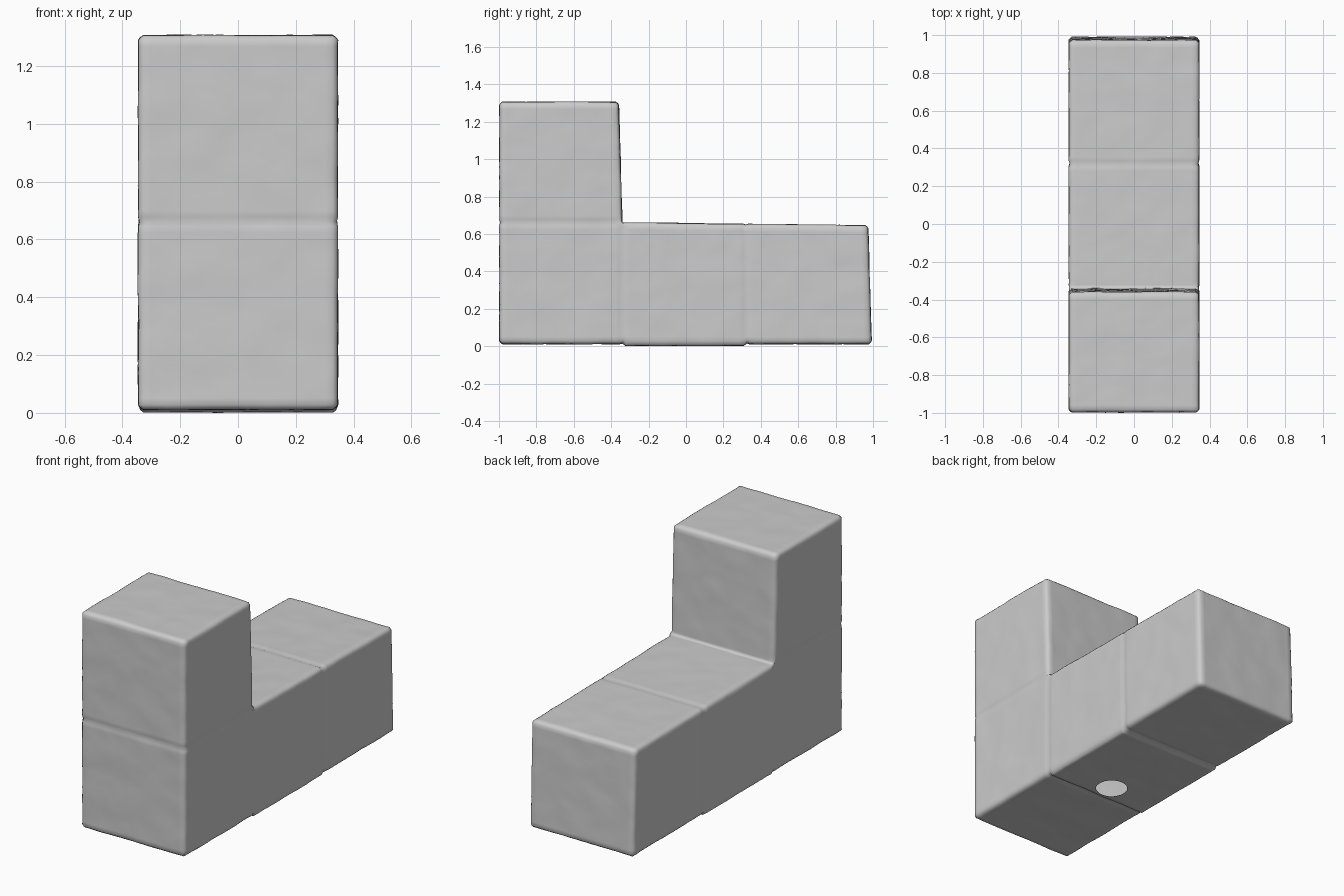
import bpy
import bmesh
from mathutils import Vector, noise

cube = bpy.data.objects.get("Cube")
if cube:
    bpy.data.objects.remove(cube, do_unlink=True)

# One flat clay colour
grey = bpy.data.materials.new("clay grey")
grey.use_nodes = True
colour = (0.6, 0.6, 0.6, 1.0)
grey.diffuse_color = colour
grey.node_tree.nodes["Principled BSDF"].inputs["Base Color"].default_value = colour

# Cell layout: a row of three cubes with a fourth on the front one
CELLS = [(0, 0, 0), (0, 1, 0), (0, 2, 0), (0, 0, 1)]
BREAKS = [[-0.345, 0.345], [-0.997, -0.34, 0.325, 0.993], [0.01, 0.66, 1.305]]
STEPS = [0, 0.025, 0.06] + [0.06 + 0.88 * i / 20 for i in range(1, 20)] + [0.94, 0.975, 1]
N = len(STEPS) - 1
HOLE = Vector((-0.02, -0.22))
RADIUS = 0.088


def coordinate(axis, index):
    """Position of a fine grid line; lines crowd together near cube edges."""
    cell = min(index // N, len(BREAKS[axis]) - 2)
    low, high = BREAKS[axis][cell:cell + 2]
    return low + (high - low) * STEPS[index - cell * N]


bm = bmesh.new()
grid = {}


def vertex(key):
    if key not in grid:
        grid[key] = bm.verts.new([coordinate(a, key[a]) for a in range(3)])
    return grid[key]


# Outer skin: only cell sides that have no neighbour
for cell in CELLS:
    for axis in range(3):
        for side in (0, 1):
            neighbour = list(cell)
            neighbour[axis] += 2 * side - 1
            if tuple(neighbour) in CELLS:
                continue
            u, v = (axis + 1) % 3, (axis + 2) % 3
            for a in range(N):
                for b in range(N):
                    quad = []
                    for da, db in ((0, 0), (1, 0), (1, 1), (0, 1)):
                        key = [0, 0, 0]
                        key[axis] = (cell[axis] + side) * N
                        key[u] = cell[u] * N + a + da
                        key[v] = cell[v] * N + b + db
                        quad.append(vertex(tuple(key)))
                    bm.faces.new(quad if side else quad[::-1])
bm.normal_update()

# Rounded edges, pressed seams and a slightly lumpy surface
normals = {key: vert.normal.copy() for key, vert in grid.items()}
for key, vert in grid.items():
    normal = normals[key]
    lines = sum(index % N == 0 for index in key)
    depth = 0.0
    if lines >= 2 and key[1:] != (N, N):
        is_seam = max(abs(c) for c in normal) > 0.95
        depth = 0.005 if is_seam else 0.01 * (lines - 1)
    lump = 0.003 * noise.noise(vert.co * 7) + 0.0015 * noise.noise(vert.co * 22)
    vert.co += normal * (lump - depth)
    # Middle cube sags a little below the others
    if key[2] == 0 and N < key[1] < 2 * N:
        vert.co.z -= 0.009
    # Lean of the upper cube and of the arm's end
    x, y, z = vert.co
    if key[2] > N:
        vert.co.y = -1 + (y + 1) * (1 - 0.03 * (z - 0.66) / 0.645)
    else:
        vert.co.y -= 0.02 * max(0, y) * z / 0.66
        vert.co.z -= 0.012 * max(0, y + 0.3) * z / 0.66

# Round opening under the middle cube, showing the hollow inside
opening = [f for f in bm.faces if f.normal.z < -0.8
           and f.calc_center_median().z < 0.1
           and (f.calc_center_median().xy - HOLE).length < RADIUS]
bmesh.ops.delete(bm, geom=opening, context='FACES')
for vert in bm.verts:
    if vert.is_boundary:
        rim = HOLE + (vert.co.xy - HOLE).normalized() * RADIUS
        vert.co.x, vert.co.y = rim

# Stand on the ground
lowest = min(vert.co.z for vert in bm.verts)
for vert in bm.verts:
    vert.co.z -= lowest
for face in bm.faces:
    face.smooth = True

mesh = bpy.data.meshes.new("cube_block")
bm.to_mesh(mesh)
bm.free()
mesh.materials.append(grey)
block = bpy.data.objects.new("cube_block", mesh)
bpy.context.scene.collection.objects.link(block)
